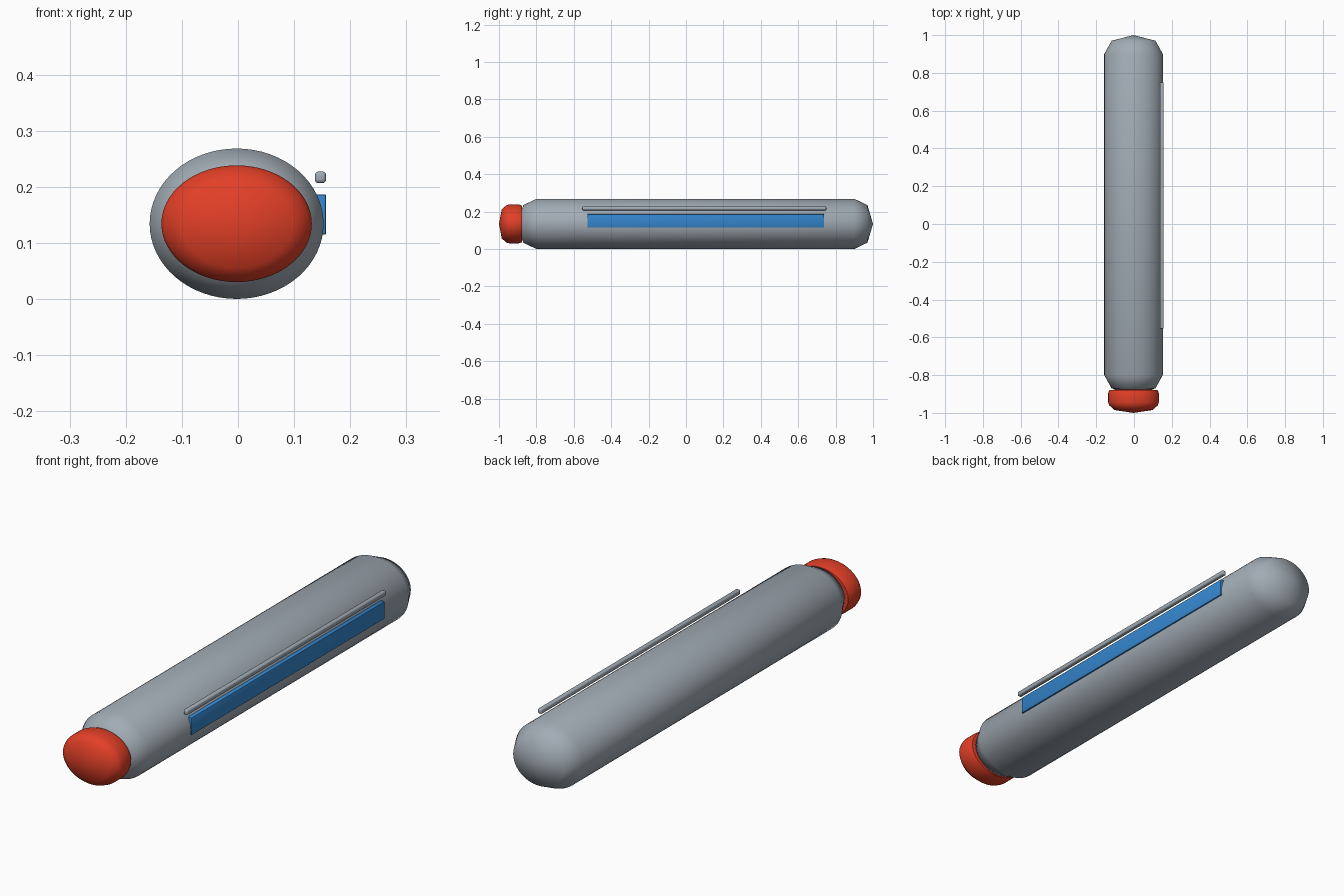
import bpy, bmesh, math

if "Cube" in bpy.data.objects:
    bpy.data.objects.remove(bpy.data.objects["Cube"])


def material(name, rgb):
    m = bpy.data.materials.new(name)
    m.diffuse_color = (*rgb, 1)
    m.use_nodes = True
    m.node_tree.nodes["Principled BSDF"].inputs["Base Color"].default_value = m.diffuse_color
    return m


GREY = material("soft grey", (0.36, 0.41, 0.46))
RED = material("bright red", (0.76, 0.05, 0.02))
BLUE = material("clear blue", (0.035, 0.24, 0.62))


def finish(bm, name, mat, angle):
    bmesh.ops.recalc_face_normals(bm, faces=bm.faces)
    mesh = bpy.data.meshes.new(name)
    bm.to_mesh(mesh)
    bm.free()
    mesh.materials.append(mat)
    ob = bpy.data.objects.new(name, mesh)
    bpy.context.collection.objects.link(ob)
    bpy.ops.object.select_all(action='DESELECT')
    ob.select_set(True)
    bpy.context.view_layer.objects.active = ob
    bpy.ops.object.shade_smooth_by_angle(angle=math.radians(angle))
    return ob


def lathe(name, profile, rx, rz, mat, sides=64):
    """Elliptical turned part along y; profile is (y, radius fraction) between two tips."""
    cx, cz = -0.0025, 0.1345
    bm = bmesh.new()
    rings = []
    for y, f in profile[1:-1]:
        rings.append([bm.verts.new((cx + rx * f * math.cos(2 * math.pi * i / sides), y,
                                    cz + rz * f * math.sin(2 * math.pi * i / sides)))
                      for i in range(sides)])
    tips = [bm.verts.new((cx, profile[k][0], cz)) for k in (0, -1)]
    for i in range(sides):
        j = (i + 1) % sides
        for a, b in zip(rings, rings[1:]):
            bm.faces.new((a[i], a[j], b[j], b[i]))
        bm.faces.new((tips[0], rings[0][j], rings[0][i]))
        bm.faces.new((tips[1], rings[-1][i], rings[-1][j]))
    return finish(bm, name, mat, 60)


def bar(name, lo, hi, mat, bevel, segments):
    """Box between two corners with rounded edges."""
    bm = bmesh.new()
    bmesh.ops.create_cube(bm, size=1)
    for v in bm.verts:
        v.co = [(a + b) / 2 + c * (b - a) for a, b, c in zip(lo, hi, v.co)]
    bmesh.ops.bevel(bm, geom=list(bm.edges), offset=bevel, segments=segments,
                    profile=0.5, affect='EDGES')
    return finish(bm, name, mat, 40)


# Oval main tube with faceted domed ends
lathe("body", [(-0.90, 0), (-0.87, 0.75), (-0.80, 1), (0.90, 1), (0.97, 0.75), (1.0, 0)],
      0.155, 0.134, GREY)

# Push button at the front end
lathe("end_button", [(-1.0, 0), (-0.985, 0.75), (-0.96, 0.96), (-0.945, 1), (-0.895, 1),
                     (-0.878, 0.95), (-0.875, 0)], 0.134, 0.104, RED)

# Side window strip and clip rod
bar("side_strip", (0.135, -0.527, 0.115), (0.157, 0.738, 0.187), BLUE, 0.003, 2)
bar("clip_rod", (0.137, -0.555, 0.207), (0.157, 0.75, 0.2275), GREY, 0.006, 3)
